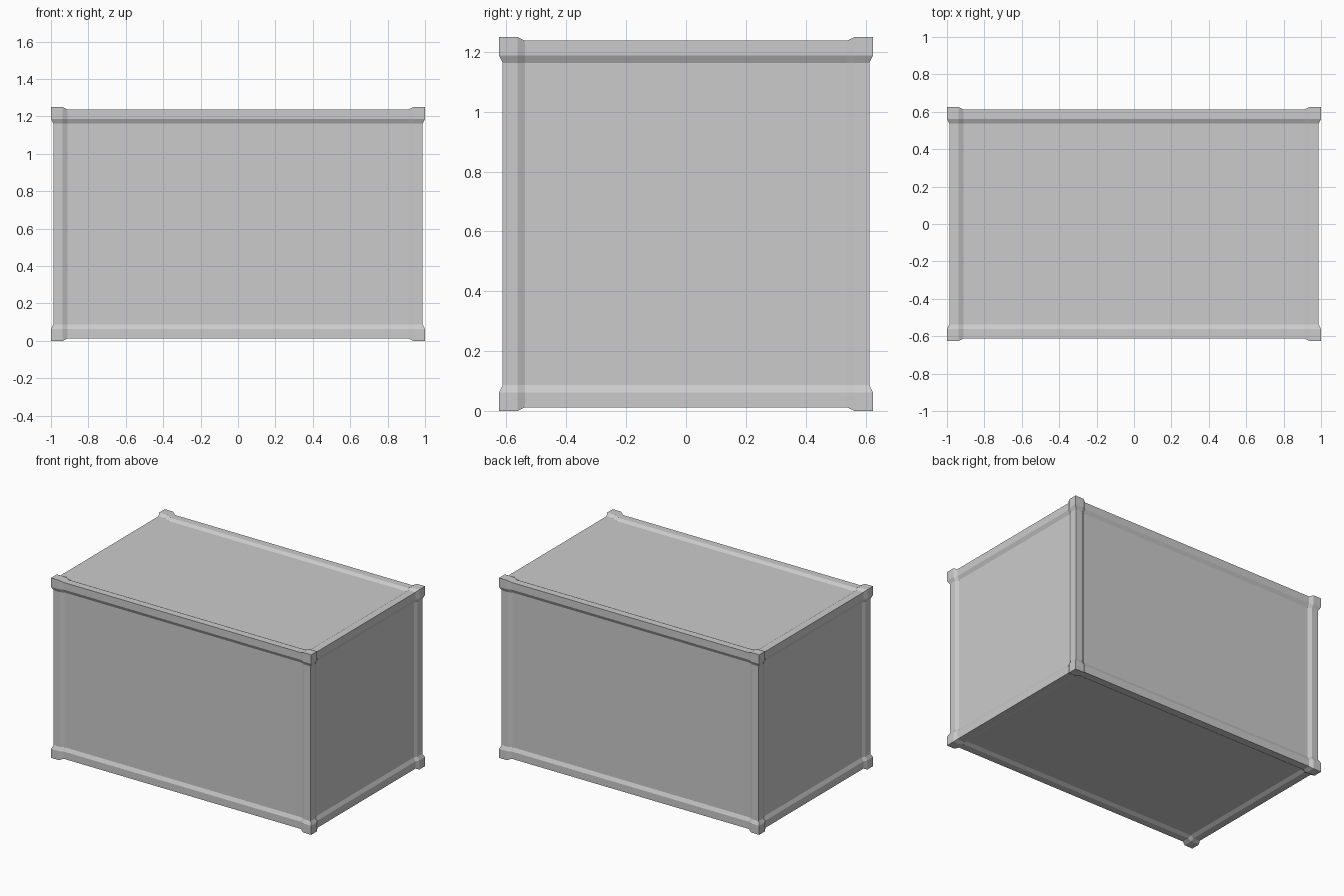
import bpy, bmesh
from mathutils import Vector

if "Cube" in bpy.data.objects:
    bpy.data.objects.remove(bpy.data.objects["Cube"])

HALF = Vector((1.0, 0.625, 0.625))   # half sizes of the crate
RIM = 0.0625                         # width of the flat corner blocks and edge beams
SLOPE = 0.025                        # width of the chamfer beside them
STEP = 0.0125                        # drop from corner to beam, and beam to panel

bm = bmesh.new()
bmesh.ops.create_cube(bm, size=2)
bmesh.ops.scale(bm, vec=HALF, verts=bm.verts)

# Cut rim and chamfer lines around every side
for axis in range(3):
    for side in (-1, 1):
        for inset in (RIM, RIM + SLOPE):
            point, normal = Vector(), Vector()
            point[axis] = side * (HALF[axis] - inset)
            normal[axis] = 1
            bmesh.ops.bisect_plane(bm, geom=bm.verts[:] + bm.edges[:] + bm.faces[:],
                                   plane_co=point, plane_no=normal, dist=1e-5)

# Sink beams one step and panels two steps, leaving corner blocks proud
for v in bm.verts:
    inset = [HALF[i] - abs(v.co[i]) for i in range(3)]
    inner = [d > RIM + SLOPE / 2 for d in inset]
    for i in range(3):
        if inset[i] < 1e-4:
            drop = STEP * sum(inner[j] for j in range(3) if j != i)
            v.co[i] -= drop if v.co[i] > 0 else -drop

# Stand the crate on the ground
bmesh.ops.translate(bm, vec=(0, 0, HALF.z), verts=bm.verts)
bmesh.ops.recalc_face_normals(bm, faces=bm.faces)
mesh = bpy.data.meshes.new("crate_shell")
bm.to_mesh(mesh)
bm.free()
crate = bpy.data.objects.new("crate_shell", mesh)
bpy.context.collection.objects.link(crate)
